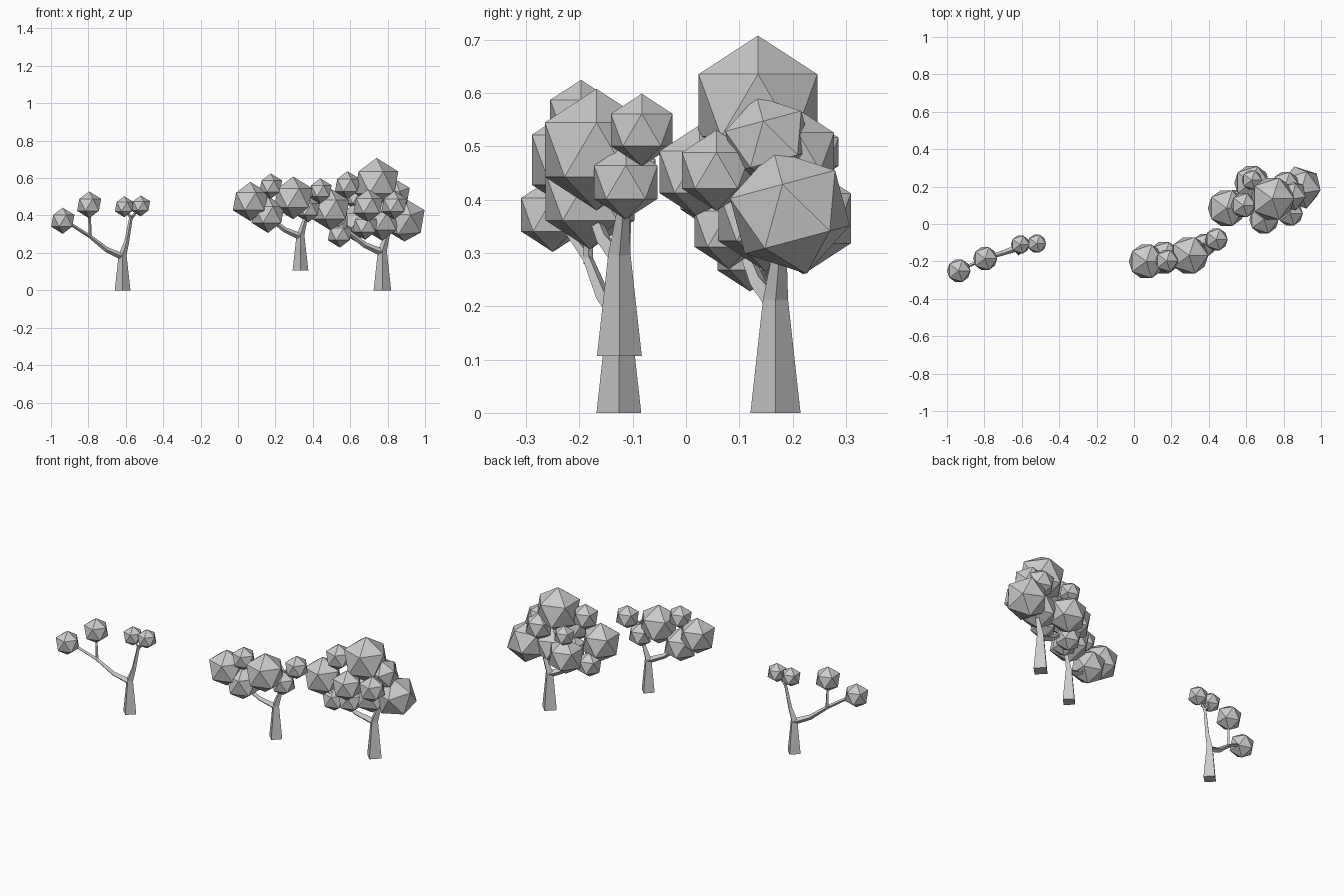
import bpy, bmesh
from math import radians
from mathutils import Vector, Matrix

if "Cube" in bpy.data.objects:
    bpy.data.objects.remove(bpy.data.objects["Cube"])


def add_object(bm, name):
    bmesh.ops.recalc_face_normals(bm, faces=bm.faces)
    me = bpy.data.meshes.new(name)
    bm.to_mesh(me)
    bm.free()
    ob = bpy.data.objects.new(name, me)
    bpy.context.collection.objects.link(ob)


def limb(bm, path):
    """Four-sided tapered tube through (x, y, z, radius) points."""
    pts = [Vector(p[:3]) for p in path]
    rings = []
    for i, p in enumerate(pts):
        t = (pts[min(i + 1, len(pts) - 1)] - pts[max(i - 1, 0)]).normalized()
        u = Vector((0, 1, 0)).cross(t).normalized()
        v = t.cross(u)
        r = path[i][3]
        rings.append([bm.verts.new(p + d * r) for d in (u, v, -u, -v)])
    for a, b in zip(rings, rings[1:]):
        for k in range(4):
            n = (k + 1) % 4
            bm.faces.new((a[k], a[n], b[n], b[k]))
    bm.faces.new(rings[0])
    bm.faces.new(rings[-1])


# trunk, long side branch, its upright twig, main branch and fork
LIMBS = [
    [(0, 0, 0, .042), (0, 0, .19, .021), (.022, .006, .26, .013), (.047, .016, .40, .009)],
    [(0, 0, .18, .018), (-.085, -.029, .217, .014), (-.173, -.057, .287, .010), (-.295, -.11, .365, .008)],
    [(-.173, -.057, .28, .009), (-.178, -.059, .42, .007)],
    [(.047, .016, .385, .008), (.01, .016, .44, .006)],
    [(.047, .016, .385, .008), (.087, .021, .44, .006)],
]


def tree(name, base, scale, blobs):
    bm = bmesh.new()
    for path in LIMBS:
        limb(bm, path)
    bmesh.ops.transform(bm, matrix=Matrix.Translation(base) @ Matrix.Scale(scale, 4), verts=bm.verts)
    add_object(bm, name + "_trunk")
    bm = bmesh.new()
    for x, y, z, r, tilt in blobs:
        m = Matrix.Translation((x, y, z)) @ Matrix.Rotation(radians(tilt), 4, 'X')
        bmesh.ops.create_icosphere(bm, subdivisions=1, radius=r, matrix=m)
    add_object(bm, name + "_foliage")


# sparse tree
tree("left_tree", (-.617, -.126, 0), 1, [
    (-.937, -.25, .372, .07, 0), (-.796, -.185, .457, .072, 0),
    (-.608, -.11, .447, .056, 0), (-.52, -.105, .451, .056, 0)])

# medium tree, raised
tree("middle_tree", (.334, -.125, .107), 1, [
    (.066, -.2, .475, .105, 0), (.175, -.197, .557, .068, 0),
    (.16, -.18, .405, .098, 0), (.295, -.168, .494, .114, 0),
    (.44, -.083, .531, .068, 0), (.375, -.113, .433, .07, 0)])

# full tree
tree("right_tree", (.772, .168, 0), 1.12, [
    (.74, .135, .577, .131, 0), (.89, .195, .377, .12, 15),
    (.695, .025, .452, .088, 0), (.835, .057, .455, .076, 0),
    (.585, .1, .562, .075, 0), (.495, .085, .432, .112, 0),
    (.545, .12, .3, .072, 0), (.77, .15, .37, .105, 0),
    (.68, .08, .345, .075, 0), (.84, .155, .51, .087, 15),
    (.63, .22, .365, .105, 0), (.81, .21, .49, .08, 0),
    (.63, .235, .49, .06, 0)])
